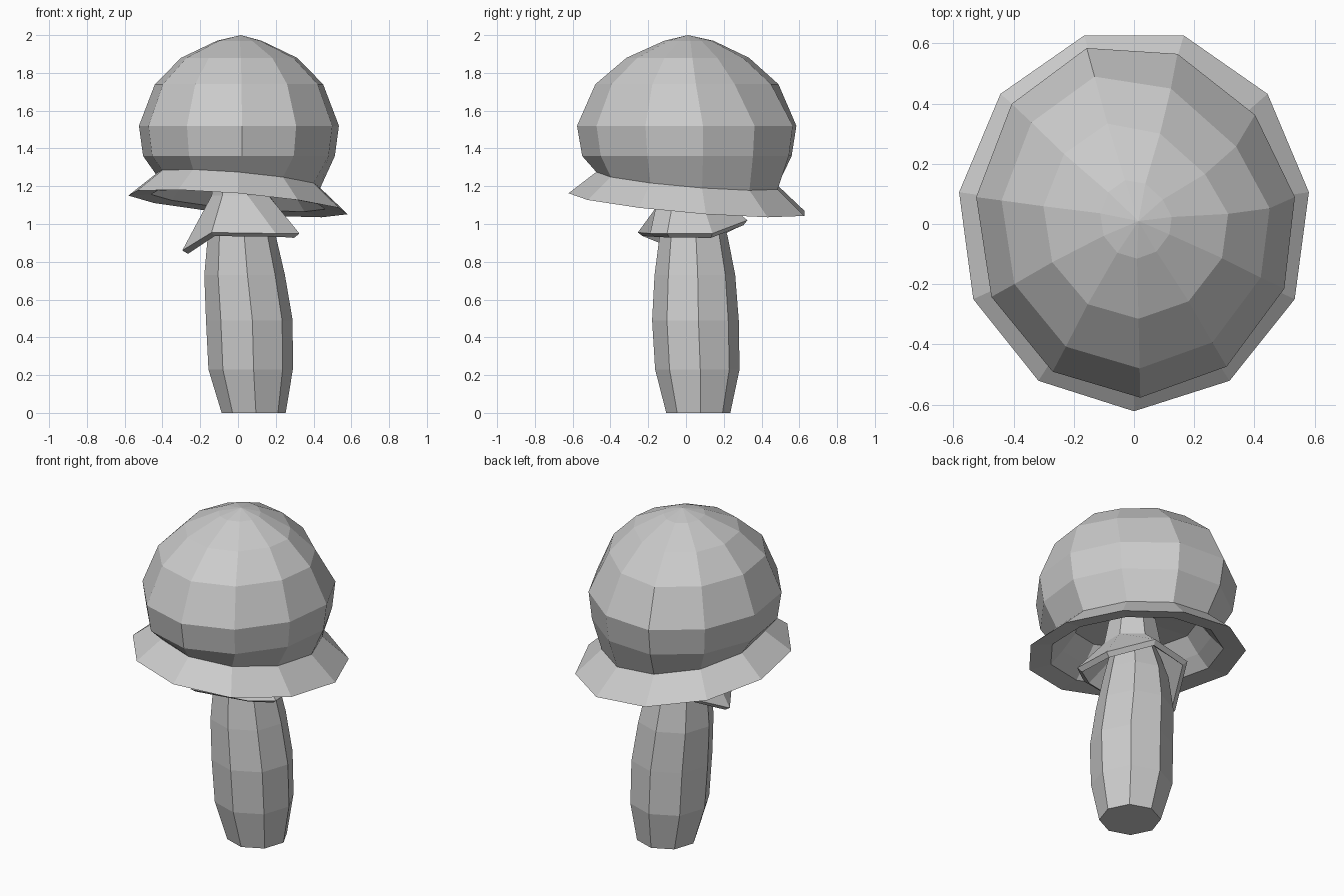
import bpy, bmesh
from math import atan2, cos, sin, pi, radians
from mathutils import Vector

if "Cube" in bpy.data.objects:
    bpy.data.objects.remove(bpy.data.objects["Cube"])

grey = bpy.data.materials.new("plain grey")
grey.use_nodes = True
grey.diffuse_color = (0.6, 0.6, 0.6, 1)
grey.node_tree.nodes["Principled BSDF"].inputs["Base Color"].default_value = (0.6, 0.6, 0.6, 1)


def ring(sides, rx, ry, cx, cy, z, phase=-90, tilt=0.0, dent=0.0):
    """One cross-section; tilt lowers the back left, dent pushes that corner in."""
    pts = []
    for i in range(sides):
        a = radians(phase) + 2 * pi * i / sides
        x, y = cx + rx * cos(a), cy + ry * sin(a)
        corner = max(0, cos(atan2(y, x) - pi / 4)) ** 4
        pts.append(Vector((x, y - dent * corner, z - tilt * (x + y))))
    return pts


def skin(name, rings, start=None, end=None):
    """Bridge the rings; a start or end point closes that end with a fan."""
    bm = bmesh.new()
    loops = [[bm.verts.new(p) for p in r] for r in rings]
    n = len(loops[0])
    for a, b in zip(loops, loops[1:]):
        for i in range(n):
            j = (i + 1) % n
            bm.faces.new((a[i], a[j], b[j], b[i]))
    for tip, loop in ((start, loops[0]), (end, loops[-1])):
        if tip:
            v = bm.verts.new(tip)
            for i in range(n):
                bm.faces.new((v, loop[i], loop[(i + 1) % n]))
    bmesh.ops.recalc_face_normals(bm, faces=bm.faces)
    mesh = bpy.data.meshes.new(name)
    bm.to_mesh(mesh)
    bm.free()
    mesh.materials.append(grey)
    obj = bpy.data.objects.new(name, mesh)
    bpy.context.collection.objects.link(obj)
    return obj


# Domed cap, pinched neck, flared tilted brim and hollow underside
dome = [(0.12, 0.135, 1.97, 0.03), (0.31, 0.335, 1.88, 0.08),
        (0.45, 0.5, 1.74, 0.1), (0.535, 0.597, 1.52, 0.06),
        (0.513, 0.57, 1.36, 0.05)]
under = [(0.44, 0.49, 1.235), (0.587, 0.637, 1.11), (0.465, 0.51, 1.125),
         (0.40, 0.44, 1.20), (0.33, 0.36, 1.30)]
cap = [ring(11, rx, ry, 0.007, 0.02, z, -88.5, dent=d) for rx, ry, z, d in dome]
cap += [ring(11, rx, ry, 0.0, 0.015, z, -90, 0.085) for rx, ry, z in under]
skin("cap", cap, (0.015, 0.01, 2.0), (0, 0, 1.34))

# Eight-sided leaning stem
stem = [(0.17, 0.083, 0.065, 0), (0.224, 0.067, 0.06, 0.23),
        (0.23, 0.06, 0.05, 0.49), (0.214, 0.035, 0.047, 0.73),
        (0.18, 0.02, 0.04, 0.94), (0.13, 0.015, 0.02, 1.12),
        (0.11, 0.01, 0.01, 1.33)]
skin("stem", [ring(8, r, r, cx, cy, z, -86) for r, cx, cy, z in stem],
     (0.083, 0.065, 0), (0.01, 0.01, 1.33))

# Ragged veil hanging round the stem
hem = [Vector(p) for p in ((-0.14, -0.255, 0.955), (0.2, -0.19, 0.95),
                           (0.325, -0.1, 0.95), (0.315, 0.14, 0.95),
                           (0.12, 0.325, 1.02), (-0.15, 0.28, 1.0),
                           (-0.295, 0.0, 0.86))]
collar = [ring(7, r, r, 0.02, 0.01, z, -130) for r, z in ((0.13, 1.31), (0.16, 1.15))]
veil = skin("veil", collar + [hem])
shell = veil.modifiers.new("thickness", "SOLIDIFY")
shell.thickness = 0.035
shell.offset = -1
